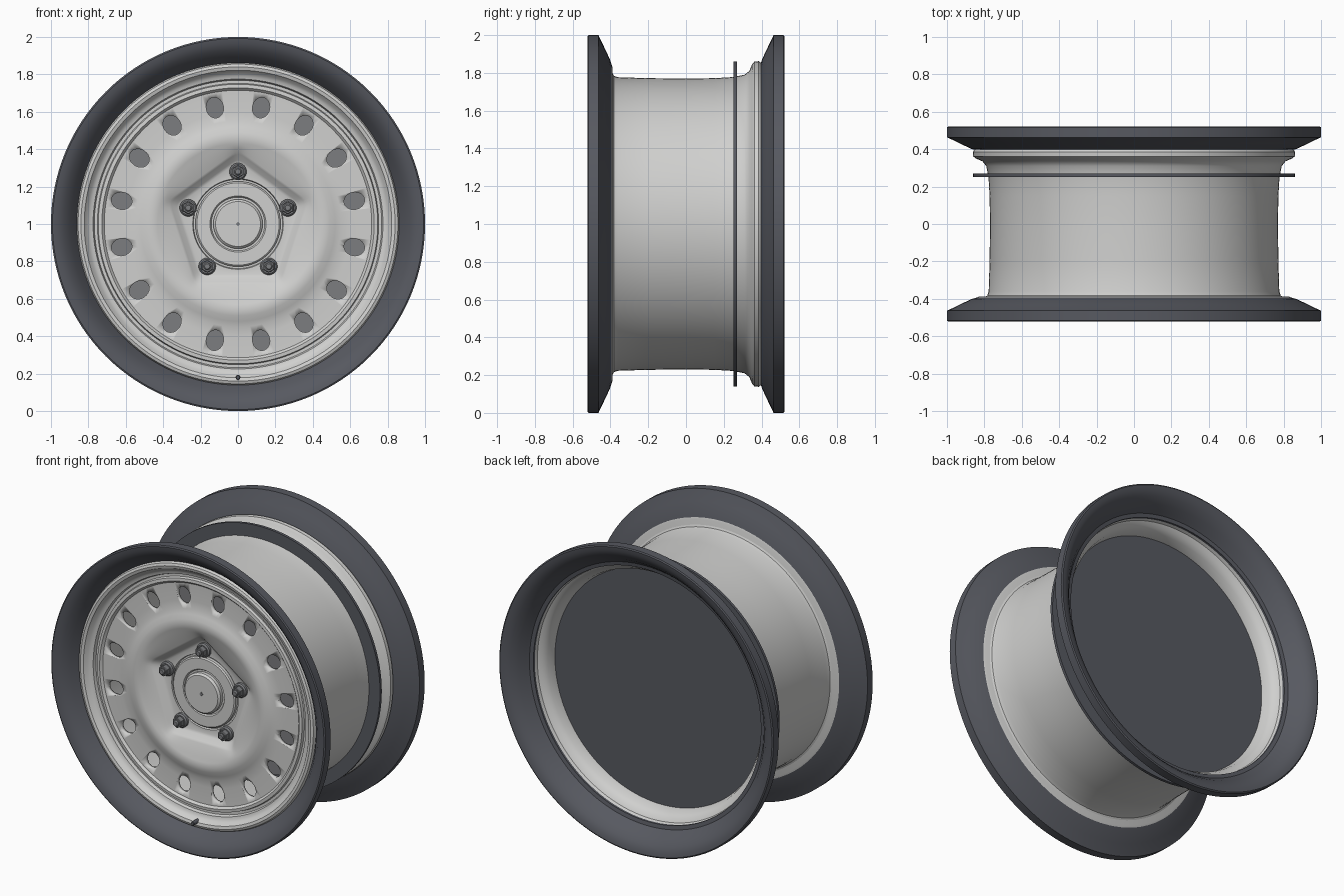
import bpy, bmesh, math
from mathutils import Matrix

if "Cube" in bpy.data.objects:
    bpy.data.objects.remove(bpy.data.objects["Cube"])

TAU = math.tau


def material(name, col):
    m = bpy.data.materials.new(name)
    m.diffuse_color = (*col, 1)
    m.use_nodes = True
    m.node_tree.nodes["Principled BSDF"].inputs["Base Color"].default_value = m.diffuse_color
    return m


LIGHT = material("painted steel", (0.63, 0.63, 0.62))
DARK = material("dark rubber", (0.095, 0.10, 0.118))
GREY = material("bolt grey", (0.20, 0.205, 0.215))


def finish(name, bm, mat, angle=35):
    bmesh.ops.recalc_face_normals(bm, faces=bm.faces)
    me = bpy.data.meshes.new(name)
    bm.to_mesh(me)
    bm.free()
    me.materials.append(mat)
    ob = bpy.data.objects.new(name, me)
    bpy.context.collection.objects.link(ob)
    bpy.ops.object.select_all(action='DESELECT')
    ob.select_set(True)
    bpy.context.view_layer.objects.active = ob
    bpy.ops.object.shade_smooth_by_angle(angle=math.radians(angle))
    return ob


def lathe(name, profile, mat, n=128, closed=True, at=(0, 0), angle=35):
    """Spin (radius, y) points about the axle; a radius may be a function of angle."""
    bm = bmesh.new()
    rings = []
    for r, y in profile:
        ring = []
        for i in range(n):
            a = TAU * i / n
            q = r(a) if callable(r) else r
            ring.append(bm.verts.new((at[0] + q * math.sin(a), y, 1 + at[1] + q * math.cos(a))))
        rings.append(ring)
    pairs = list(zip(rings, rings[1:]))
    if closed:
        pairs.append((rings[-1], rings[0]))
    else:
        bm.faces.new(rings[0])
        bm.faces.new(rings[-1])
    for p, q in pairs:
        for i in range(n):
            j = (i + 1) % n
            bm.faces.new((p[i], p[j], q[j], q[i]))
    return finish(name, bm, mat, angle)


def cylinder(name, r, y0, y1, mat, n=32, at=(0, 0), bevel=0.0):
    prof = [(r, y1), (r, y0 + bevel)]
    if bevel:
        prof.append((r - bevel, y0))
    return lathe(name, prof, mat, n, False, at)


def pentagon(apothem):
    """Rounded pentagon radius, one corner up."""
    def radius(a):
        s = sum(max(0, math.cos(a - TAU * (k + 0.5) / 5) / apothem) ** 22 for k in range(5))
        return s ** (-1 / 22)
    return radius


# Flared tyre beads, front and back
for side, sign in (("front", -1), ("back", 1)):
    lathe(side + "_tyre_bead", [(r, sign * y) for r, y in (
        (0.83, 0.39), (0.87, 0.402), (0.93, 0.43), (0.985, 0.457), (1.0, 0.463),
        (1.0, 0.517), (0.992, 0.522), (0.965, 0.518), (0.93, 0.50),
        (0.895, 0.465), (0.87, 0.43), (0.855, 0.41), (0.83, 0.405))], DARK)

# Rim barrel: outer skin front to back, then inner skin
lathe("rim_barrel", [
    (0.80, -0.39), (0.785, -0.384), (0.777, -0.36), (0.772, -0.20), (0.77, 0.0),
    (0.772, 0.15), (0.778, 0.25), (0.79, 0.31), (0.81, 0.335), (0.845, 0.35),
    (0.86, 0.362), (0.862, 0.385), (0.85, 0.402), (0.835, 0.40), (0.825, 0.37),
    (0.80, 0.355), (0.78, 0.325), (0.765, 0.26), (0.755, 0.0), (0.76, -0.37)], LIGHT)

# Wheel face: rim lip, grooves, hole band, crown, pentagon recess, then back skin
face = lathe("wheel_face", [
    (0.78, -0.388), (0.83, -0.388), (0.855, -0.40), (0.862, -0.418), (0.855, -0.436),
    (0.84, -0.442), (0.822, -0.437), (0.805, -0.415), (0.79, -0.405), (0.775, -0.402),
    (0.768, -0.382), (0.752, -0.382), (0.747, -0.40), (0.728, -0.402), (0.715, -0.388),
    (0.60, -0.386), (0.55, -0.39), (0.52, -0.40), (0.49, -0.412), (0.46, -0.417),
    (0.43, -0.412), (0.405, -0.402), (pentagon(0.322), -0.388), (pentagon(0.31), -0.38),
    (pentagon(0.285), -0.352), (pentagon(0.27), -0.345), (0.242, -0.345),
    (0.238, -0.33), (0.20, -0.33), (0.20, -0.31), (0.30, -0.32),
    (0.42, -0.365), (0.73, -0.365)], LIGHT, 160)

# Vent holes cut through the face
bm = bmesh.new()
for k in range(16):
    a = TAU * (k + 0.5) / 16
    mat = (Matrix.Translation((0, -0.38, 1)) @ Matrix.Rotation(a, 4, 'Y')
           @ Matrix.Translation((0, 0, 0.634)) @ Matrix.Diagonal((0.046, 1, 0.055, 1))
           @ Matrix.Rotation(math.pi / 2, 4, 'X'))
    bmesh.ops.create_cone(bm, cap_ends=True, segments=24, radius1=1, radius2=1,
                          depth=0.2, matrix=mat)
cutter = finish("vent_cutter", bm, LIGHT)
cutter.hide_render = True
mod = face.modifiers.new("vents", 'BOOLEAN')
mod.operation = 'DIFFERENCE'
mod.solver = 'EXACT'
mod.object = cutter
bpy.context.view_layer.objects.active = face
bpy.ops.object.modifier_apply(modifier="vents")
bpy.data.objects.remove(cutter)

# Back closing disc and the grey plate inside the barrel
cylinder("back_disc", 0.86, 0.252, 0.27, DARK, 128)
cylinder("inner_plate", 0.75, 0.242, 0.25, GREY, 96)

# Hub and centre cap
lathe("hub", [(0.228, -0.315), (0.228, -0.35), (0.22, -0.357), (0.15, -0.357),
              (0.143, -0.347), (0.135, -0.347)], LIGHT, 96, False)
cylinder("centre_cap", 0.132, -0.382, -0.33, LIGHT, 64, bevel=0.012)
cylinder("cap_pin", 0.013, -0.386, -0.37, GREY, 4)

# Five wheel bolts: washer, hex head, rounded tip
for k in range(5):
    a = TAU * k / 5
    at = (0.28 * math.sin(a), 0.28 * math.cos(a))
    cylinder(f"bolt_washer_{k}", 0.046, -0.37, -0.33, GREY, 32, at, 0.008)
    cylinder(f"bolt_head_{k}", 0.034, -0.405, -0.36, GREY, 6, at, 0.004)
    cylinder(f"bolt_tip_{k}", 0.02, -0.418, -0.40, GREY, 20, at, 0.006)

# Valve stem
cylinder("valve_stem", 0.013, -0.475, -0.41, DARK, 20, (0, -0.82), 0.004)
